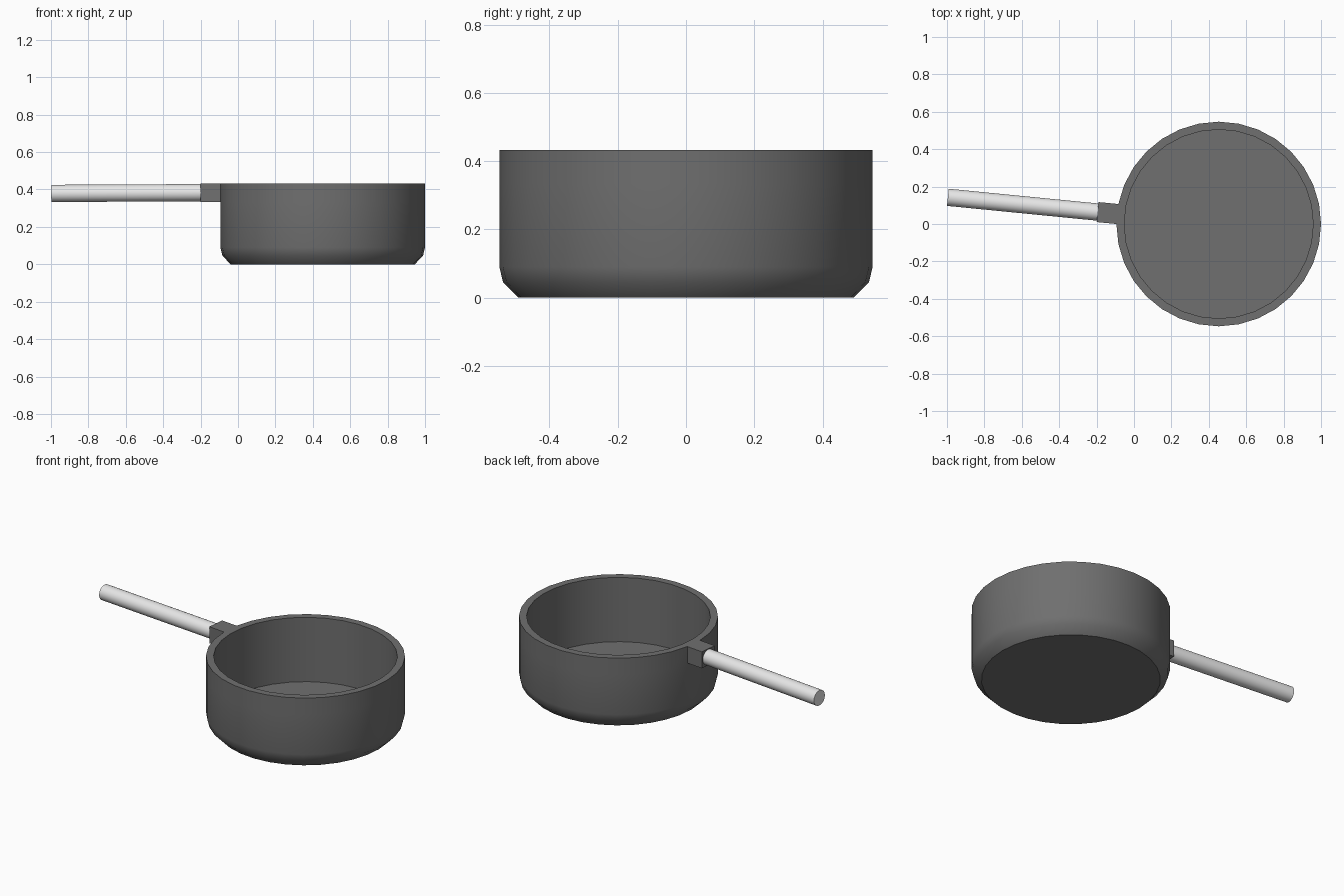
import bpy
import bmesh
from math import pi, sin, cos, radians
from mathutils import Vector

if "Cube" in bpy.data.objects:
    bpy.data.objects.remove(bpy.data.objects["Cube"], do_unlink=True)

SIDES = 32
CENTRE = Vector((0.453, 0, 0))
HANDLE_ANGLE = pi - pi / SIDES          # middle of one wall facet
OUTWARD = Vector((cos(HANDLE_ANGLE), sin(HANDLE_ANGLE), 0))


def material(name, value):
    mat = bpy.data.materials.new(name)
    mat.use_nodes = True
    colour = (value, value, value, 1)
    mat.diffuse_color = colour
    mat.node_tree.nodes["Principled BSDF"].inputs["Base Color"].default_value = colour
    return mat


def smooth(obj, mat):
    obj.data.materials.append(mat)
    bpy.ops.object.select_all(action="DESELECT")
    obj.select_set(True)
    bpy.context.view_layer.objects.active = obj
    bpy.ops.object.shade_smooth_by_angle(angle=radians(35))


dark_iron = material("dark iron", 0.16)
pale_grey = material("pale grey", 0.8)

# Pan body: lathed shell with chamfered foot, flat rim and inner floor
profile = [(0.492, 0), (0.536, 0.045), (0.547, 0.09), (0.547, 0.333),
           (0.547, 0.433), (0.505, 0.433), (0.505, 0.043)]
bm = bmesh.new()
rings = [[bm.verts.new((r * cos(2 * pi * i / SIDES), r * sin(2 * pi * i / SIDES), z))
          for i in range(SIDES)] for r, z in profile]
for low, high in zip(rings, rings[1:]):
    for i in range(SIDES):
        j = (i + 1) % SIDES
        bm.faces.new((low[i], low[j], high[j], high[i]))
bm.faces.new(rings[0][::-1])
bm.faces.new(rings[-1])
bm.normal_update()

# Handle bracket: the wall facet below the rim, pulled outward
target = OUTWARD * 0.544 + Vector((0, 0, 0.383))
facet = min(bm.faces, key=lambda f: (f.calc_center_median() - target).length)
pulled = bmesh.ops.extrude_discrete_faces(bm, faces=[facet])["faces"][0]
bmesh.ops.translate(bm, verts=pulled.verts, vec=OUTWARD * 0.106)
bmesh.ops.recalc_face_normals(bm, faces=bm.faces)

mesh = bpy.data.meshes.new("pan_body")
bm.to_mesh(mesh)
bm.free()
pan = bpy.data.objects.new("pan_body", mesh)
pan.location = CENTRE
bpy.context.collection.objects.link(pan)
smooth(pan, dark_iron)

# Round handle running out from the bracket
start = CENTRE + OUTWARD * 0.645 + Vector((0, 0, 0.383))
end = CENTRE + OUTWARD * 1.455 + Vector((0, 0, 0.379))
axis = end - start
bpy.ops.mesh.primitive_cylinder_add(vertices=SIDES, radius=0.046, depth=axis.length,
                                    location=(start + end) / 2,
                                    rotation=axis.to_track_quat("Z", "Y").to_euler())
handle = bpy.context.object
handle.name = "handle"
smooth(handle, pale_grey)
